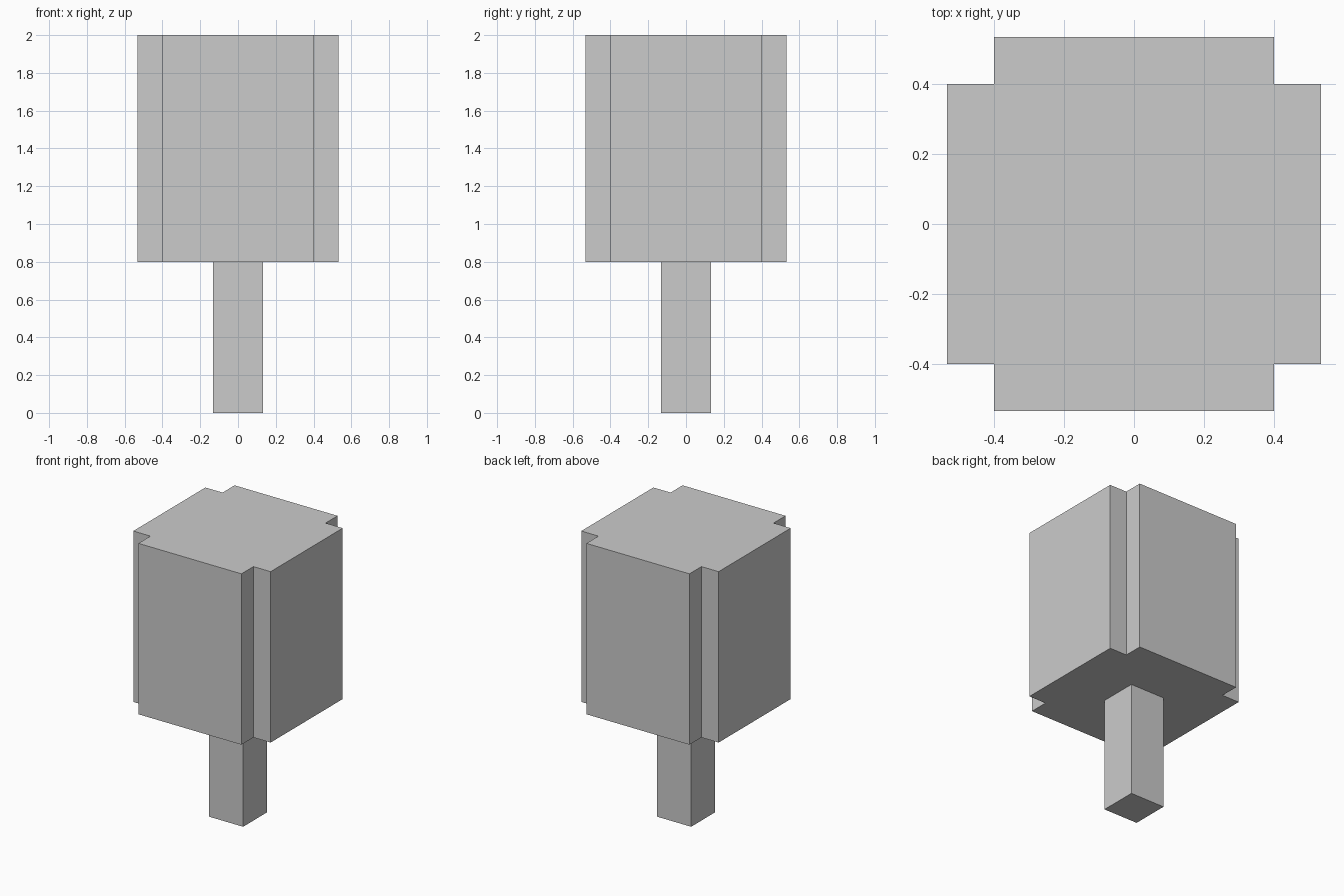
import bpy, bmesh

if "Cube" in bpy.data.objects:
    bpy.data.objects.remove(bpy.data.objects["Cube"])

U = 2 / 15  # block grid unit


def prism(name, profile, z0, z1):
    """Extrude a flat outline (grid units) from z0 to z1."""
    bm = bmesh.new()
    face = bm.faces.new([bm.verts.new((x * U, y * U, z0 * U)) for x, y in profile])
    top = bmesh.ops.extrude_face_region(bm, geom=[face], use_keep_orig=True)["geom"]
    bmesh.ops.translate(bm, vec=(0, 0, (z1 - z0) * U),
                        verts=[v for v in top if isinstance(v, bmesh.types.BMVert)])
    bmesh.ops.recalc_face_normals(bm, faces=bm.faces[:])
    mesh = bpy.data.meshes.new(name)
    bm.to_mesh(mesh)
    bm.free()
    obj = bpy.data.objects.new(name, mesh)
    bpy.context.collection.objects.link(obj)
    return obj


# Square trunk
prism("trunk", [(-1, -1), (1, -1), (1, 1), (-1, 1)], 0, 6)

# Crown: square with notched corners, one corner repeated by quarter turns
outline = []
corner = [(4, -3), (4, 3), (3, 3)]
for _ in range(4):
    outline += corner
    corner = [(-y, x) for x, y in corner]
prism("crown", outline, 6, 15)
